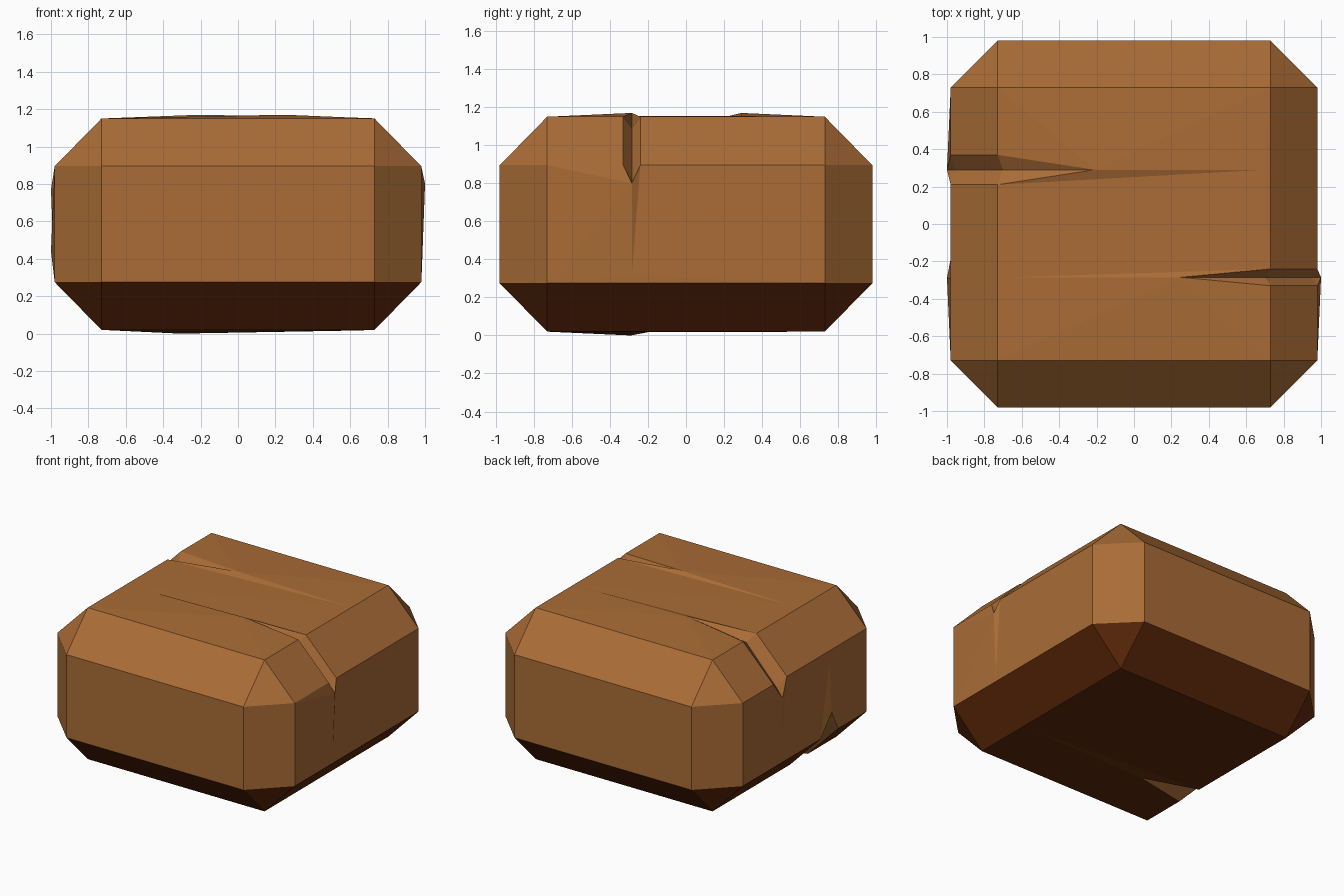
import bpy, bmesh
from mathutils import Vector
from mathutils.geometry import delaunay_2d_cdt

if "Cube" in bpy.data.objects:
    bpy.data.objects.remove(bpy.data.objects["Cube"])

IN, OUT = 0.73, 0.98          # flat-face half size, outer half size
MID, H, R = 0.585, 0.565, 0.31  # centre height, half height, half height of side faces
BROWN, DARK = 0, 1            # material slots

bm = bmesh.new()


def face(*pts, mat=BROWN):
    bm.faces.new([bm.verts.new(p) for p in pts]).material_index = mat


def fill(outline, creases, axes, mat):
    """Triangulate a panel outline with inner crease lines, seen along one axis."""
    pts, n = list(outline), len(outline)
    edges = [(i, (i + 1) % n) for i in range(n)]
    for tip, inner, end in creases:   # tip and inner are on the outline, end is inside
        edges += [(pts.index(tip), len(pts)), (pts.index(inner), len(pts))]
        pts.append(end)
    flat = [Vector((p[axes[0]], p[axes[1]])) for p in pts]
    _, _, tris, orig, _, _ = delaunay_2d_cdt(flat, edges, [], 1, 1e-6)
    for t in tris:
        face(*[pts[orig[i][0]] for i in t], mat=mat)


def crack(sx, sz, y, w, tip, end, apex, tail, d1, d2):
    """Points of a split running over one chamfered edge (heights are from the centre)."""
    p = lambda x, dy, z: (sx * x, y + dy, MID + sz * z)
    c = dict(E=p(end, 0, H + 0.003), T=p(tip, 0, H + 0.02),
             A=[p(IN, -w, H), p(IN, w, H)], B=[p(OUT, -w, R), p(OUT, w, R)],
             F1=p(IN - 0.03, 0, H - d1), F2=p(OUT - 0.03, 0, R - d2),
             P=p(1.0, 0, apex), G=p(OUT + 0.002, 0, tail))
    c["inner"] = 1 if y < 0 else 0    # the lip nearer the middle of the block
    return c


cracks = {
    (1, 1): crack(1, 1, -0.285, 0.045, 0.25, -0.65, 0.215, -0.27, 0.06, 0.07),
    (-1, 1): crack(-1, 1, 0.29, 0.08, 0.21, -0.70, 0.185, -0.25, 0.045, 0.06),
    (-1, -1): crack(-1, -1, -0.29, 0.105, 0.31, -0.65, 0.145, -0.22, 0.08, 0.09),
}

# Top and bottom panels
for sz in (1, -1):
    outline, creases = [], []
    for sx in (1, -1):
        z = MID + sz * H
        c = cracks.get((sx, sz))
        run = [(sx * IN, -IN, z)]
        if c:
            run += [c["A"][0], c["T"], c["A"][1]]
            creases.append((c["T"], c["A"][c["inner"]], c["E"]))
        run.append((sx * IN, IN, z))
        outline += run if sx > 0 else run[::-1]
    fill(outline, creases, (0, 1), BROWN if sz > 0 else DARK)

# Left and right panels
for sx in (1, -1):
    outline, creases = [], []
    for sz in (1, -1):
        z = MID + sz * R
        c = cracks.get((sx, sz))
        run = [(sx * OUT, -IN, z)]
        if c:
            run += [c["B"][0], c["P"], c["B"][1]]
            creases.append((c["P"], c["B"][c["inner"]], c["G"]))
        run.append((sx * OUT, IN, z))
        outline += run if sz > 0 else run[::-1]
    fill(outline, creases, (1, 2), BROWN)

# Chamfers along the left and right edges, with crack walls
for sx in (1, -1):
    for sz in (1, -1):
        mat = BROWN if sz > 0 else DARK
        zt, zr = MID + sz * H, MID + sz * R
        a = [(sx * IN, s * IN, zt) for s in (-1, 1)]
        b = [(sx * OUT, s * IN, zr) for s in (-1, 1)]
        c = cracks.get((sx, sz))
        if not c:
            face(a[0], a[1], b[1], b[0], mat=mat)
            continue
        for i in (0, 1):
            A, B = c["A"][i], c["B"][i]
            face(a[i], A, B, b[i], mat=mat)
            face(c["T"], A, c["F1"])
            face(A, B, c["F2"], c["F1"])
            face(B, c["P"], c["F2"])

# Front and back panels, their chamfers, upright chamfers and corner triangles
for sy in (1, -1):
    for sz in (1, -1):
        mat = BROWN if sz > 0 else DARK
        zt, zr = MID + sz * H, MID + sz * R
        face((-IN, sy * IN, zt), (IN, sy * IN, zt), (IN, sy * OUT, zr), (-IN, sy * OUT, zr), mat=mat)
        for sx in (1, -1):
            face((sx * IN, sy * IN, zt), (sx * OUT, sy * IN, zr), (sx * IN, sy * OUT, zr), mat=mat)
    lo, hi = MID - R, MID + R
    face((-IN, sy * OUT, lo), (IN, sy * OUT, lo), (IN, sy * OUT, hi), (-IN, sy * OUT, hi))
    for sx in (1, -1):
        face((sx * OUT, sy * IN, lo), (sx * IN, sy * OUT, lo),
             (sx * IN, sy * OUT, hi), (sx * OUT, sy * IN, hi))

bmesh.ops.remove_doubles(bm, verts=bm.verts, dist=1e-4)
bmesh.ops.recalc_face_normals(bm, faces=bm.faces)

mesh = bpy.data.meshes.new("cracked_block")
bm.to_mesh(mesh)
bm.free()
block = bpy.data.objects.new("cracked_block", mesh)
bpy.context.collection.objects.link(block)

# Warm brown body, dark brown underside
for name, rgb in (("warm_brown", (0.40, 0.15, 0.037)), ("dark_brown", (0.115, 0.022, 0.003))):
    m = bpy.data.materials.new(name)
    m.diffuse_color = (*rgb, 1)
    m.use_nodes = True
    m.node_tree.nodes["Principled BSDF"].inputs["Base Color"].default_value = m.diffuse_color
    mesh.materials.append(m)
